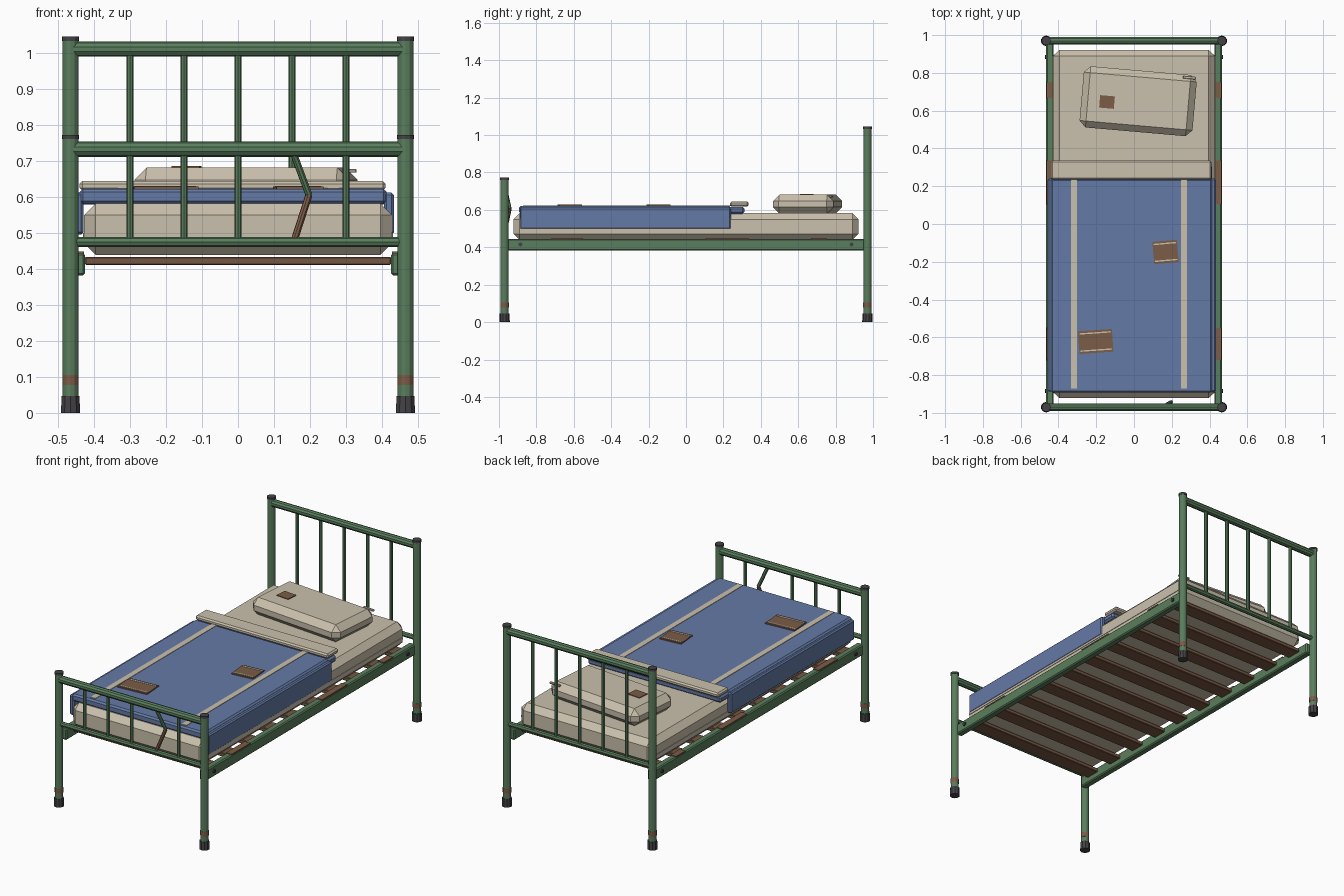
import bpy, bmesh, math
from mathutils import Vector, Matrix

cube = bpy.data.objects.get("Cube")
if cube:
    bpy.data.objects.remove(cube, do_unlink=True)


def material(name, rgb):
    lin = [((c / 255 + 0.055) / 1.055) ** 2.4 for c in rgb] + [1]
    m = bpy.data.materials.new(name)
    m.use_nodes = True
    m.diffuse_color = lin
    m.node_tree.nodes["Principled BSDF"].inputs["Base Color"].default_value = lin
    return m


GREEN = material("green paint", (90, 126, 93))
DARK = material("dark rubber", (68, 66, 69))
RUST = material("rust brown", (124, 92, 70))
WOOD = material("slat wood", (118, 86, 66))
CREAM = material("cream linen", (202, 192, 172))
BLUE = material("blue blanket", (100, 122, 166))


def finish(bm, name, mat):
    bmesh.ops.recalc_face_normals(bm, faces=bm.faces)
    mesh = bpy.data.meshes.new(name)
    bm.to_mesh(mesh)
    bm.free()
    mesh.materials.append(mat)
    ob = bpy.data.objects.new(name, mesh)
    bpy.context.collection.objects.link(ob)
    return ob


def box(name, mat, center, size, bevel=0.0, turn=0.0):
    bm = bmesh.new()
    bmesh.ops.create_cube(bm, size=1)
    bmesh.ops.scale(bm, vec=size, verts=bm.verts)
    if bevel:
        bmesh.ops.bevel(bm, geom=bm.edges[:], offset=bevel, segments=1, affect='EDGES')
    bm.transform(Matrix.Translation(center) @ Matrix.Rotation(math.radians(turn), 4, 'Z'))
    return finish(bm, name, mat)


def span(name, mat, x, y, z, bevel=0.0):
    """Box given by its ranges on each axis."""
    axes = (x, y, z)
    return box(name, mat, [(a + b) / 2 for a, b in axes], [b - a for a, b in axes], bevel)


def rod(name, mat, a, b, r, sides=10, r2=None):
    a, b = Vector(a), Vector(b)
    d = b - a
    bm = bmesh.new()
    bmesh.ops.create_cone(bm, cap_ends=True, segments=sides, radius1=r,
                          radius2=r if r2 is None else r2, depth=d.length)
    bm.transform(Matrix.Translation((a + b) / 2) @ d.to_track_quat('Z', 'Y').to_matrix().to_4x4())
    return finish(bm, name, mat)


PX, PY = 0.465, 0.97
LOW, BARS = 0.475, (-0.3, -0.15, 0, 0.15, 0.3)

# Head and foot frames: posts, caps, rust rings, rails and bars
for end, y, top, rail in (("head", PY, 1.045, 1.01), ("foot", -PY, 0.772, 0.732)):
    for side, x in (("left", PX), ("right", -PX)):
        tag = f"{end}_{side}"
        rod(tag + "_post", GREEN, (x, y, 0.03), (x, y, top - 0.01), 0.022, 12)
        rod(tag + "_post_cap", DARK, (x, y, top - 0.012), (x, y, top), 0.024, 12)
        rod(tag + "_foot_cap", DARK, (x, y, 0), (x, y, 0.047), 0.028, 10, 0.026)
        rod(tag + "_rust_ring", RUST, (x, y, 0.077), (x, y, 0.105), 0.0228, 12)
    rod(end + "_top_rail", GREEN, (-PX, y, rail), (PX, y, rail), 0.021, 10)
    rod(end + "_low_rail", GREEN, (-PX, y, LOW), (PX, y, LOW), 0.014, 8)
    for i, x in enumerate(BARS):
        if end == "foot" and i == 3:
            # Broken bar, kinked inward, with a rusted lower half
            kink = (0.197, y + 0.028, 0.605)
            rod("bent_bar_upper", GREEN, (x, y, rail), kink, 0.01, 8)
            rod("bent_bar_lower", RUST, kink, (x + 0.005, y, LOW), 0.01, 8)
        else:
            rod(f"{end}_bar_{i + 1}", GREEN, (x, y, LOW), (x, y, rail), 0.01, 8)

# Side rails with bolts and rust patches
for side, s in (("left", 1), ("right", -1)):
    box(side + "_side_rail", GREEN, (s * 0.445, 0, 0.413), (0.04, 1.92, 0.063), 0.006)
    for y in (-0.885, 0.885):
        rod(side + "_bolt", DARK, (s * 0.46, y, 0.415), (s * 0.472, y, 0.415), 0.011, 8)
    for y, length in ((-0.635, 0.17), (0.22, 0.23), (0.71, 0.085)):
        box(side + "_rail_rust", RUST, (s * 0.446, y, 0.445), (0.036, length, 0.007))

# Slats
for i in range(10):
    box(f"slat_{i + 1}", WOOD, (0, -0.855 + i * 0.19, 0.422), (0.85, 0.085, 0.022), 0.003)

# Mattress with a seam along each side
span("mattress", CREAM, (-0.428, 0.428), (-0.922, 0.922), (0.438, 0.582), 0.033)
span("mattress_seam", CREAM, (-0.431, 0.431), (-0.89, 0.89), (0.488, 0.5))

# Blanket: top sheet, hanging sides, turned-over end and stripes
span("blanket_top", BLUE, (-0.44, 0.413), (-0.892, 0.24), (0.58, 0.622), 0.009)
span("blanket_fold", BLUE, (-0.44, 0.413), (0.2, 0.312), (0.578, 0.616), 0.01)
span("blanket_left_side", BLUE, (0.405, 0.433), (-0.888, 0.24), (0.495, 0.612), 0.007)
span("blanket_right_side", BLUE, (-0.457, -0.429), (-0.888, 0.24), (0.495, 0.612), 0.007)
span("sheet_fold", CREAM, (-0.44, 0.41), (0.235, 0.335), (0.617, 0.644), 0.008)
for x in (-0.317, 0.265):
    span("blanket_stripe", CREAM, (x - 0.016, x + 0.016), (-0.872, 0.24), (0.62, 0.6245))

# Sewn patches with two stitch lines each
for x, y, w, d, turn in ((0.167, -0.148, 0.13, 0.118, 5), (-0.203, -0.622, 0.18, 0.12, 4)):
    box("blanket_patch", RUST, (x, y, 0.625), (w, d, 0.007), turn=turn)
    for s in (-1, 1):
        shift = Matrix.Rotation(math.radians(turn), 3, 'Z') @ Vector((0, s * d * 0.38, 0))
        box("patch_stitch", CREAM, Vector((x, y, 0.6285)) + shift, (w * 0.92, 0.007, 0.003), turn=turn)

# Pillow with its patch and a loose seam
box("pillow", CREAM, (0.022, 0.65, 0.631), (0.6, 0.325, 0.1), 0.034, -5)
box("pillow_patch", RUST, (-0.143, 0.646, 0.682), (0.078, 0.066, 0.006), turn=-5)
box("pillow_loose_seam", CREAM, (0.294, 0.775, 0.672), (0.07, 0.014, 0.01), 0.002, -5)
